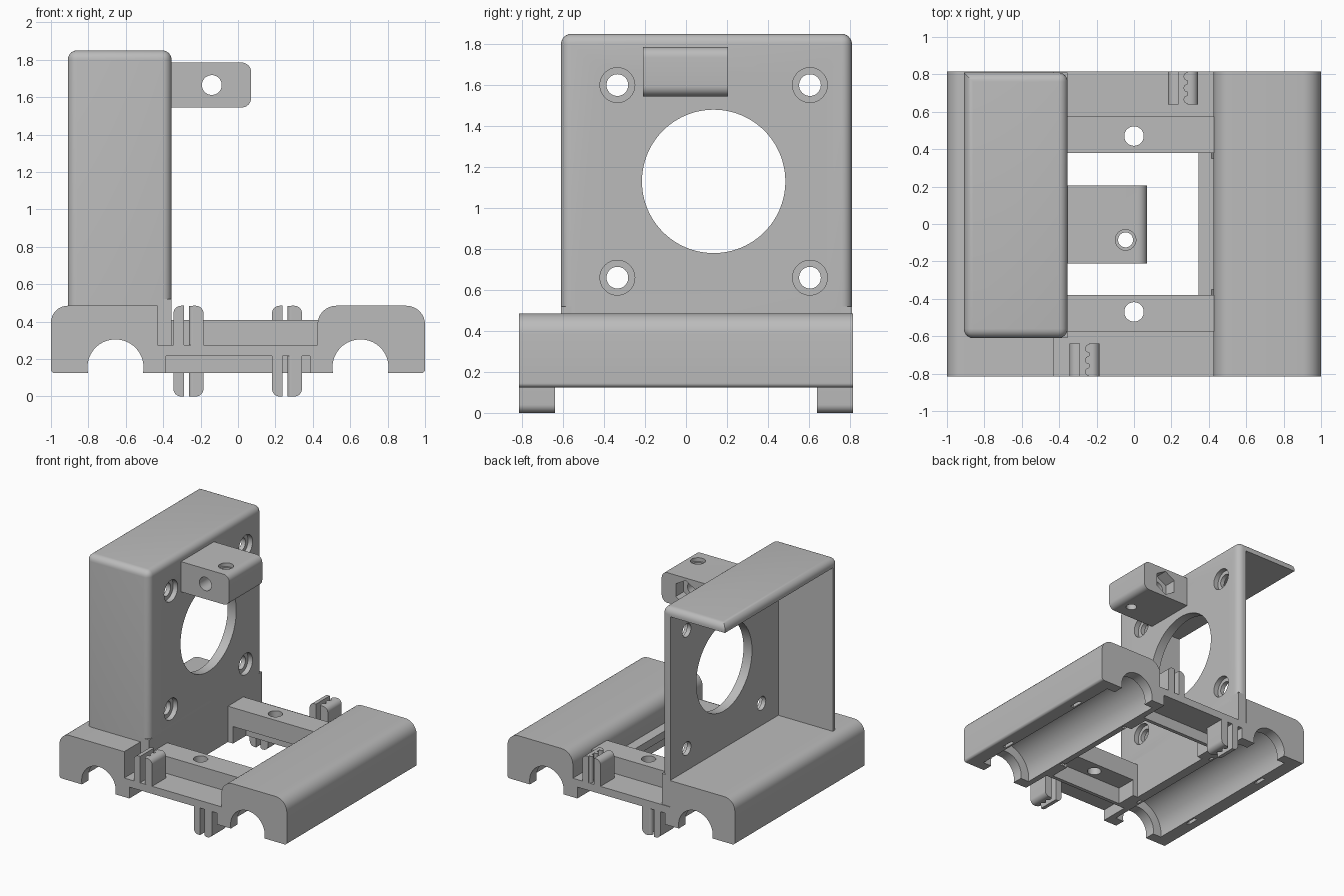
import bpy, bmesh, math
from mathutils import Vector, Matrix

if "Cube" in bpy.data.objects:
    bpy.data.objects.remove(bpy.data.objects["Cube"], do_unlink=True)

grey = bpy.data.materials.new("plastic_grey")
grey.use_nodes = True
COLOUR = (0.5, 0.5, 0.5, 1)
grey.diffuse_color = COLOUR
grey.node_tree.nodes["Principled BSDF"].inputs["Base Color"].default_value = COLOUR


def finish(name, bm):
    bmesh.ops.recalc_face_normals(bm, faces=bm.faces)
    mesh = bpy.data.meshes.new(name)
    bm.to_mesh(mesh)
    bm.free()
    mesh.materials.append(grey)
    ob = bpy.data.objects.new(name, mesh)
    bpy.context.collection.objects.link(ob)
    return ob


def box(name, x, y, z):
    bm = bmesh.new()
    bmesh.ops.create_cube(bm, size=1)
    for v in bm.verts:
        for i, (a, b) in enumerate((x, y, z)):
            v.co[i] = b if v.co[i] > 0 else a
    return finish(name, bm)


def rod(name, axis, centre, r, length, sides=48):
    bm = bmesh.new()
    bmesh.ops.create_cone(bm, cap_ends=True, segments=sides, radius1=r, radius2=r, depth=length)
    if axis != "Z":
        turn = Matrix.Rotation(math.pi / 2, 4, "Y" if axis == "X" else "X")
        bmesh.ops.transform(bm, matrix=turn, verts=bm.verts)
    bmesh.ops.translate(bm, vec=centre, verts=bm.verts)
    return finish(name, bm)


def prism(name, corners, y0, y1):
    """Extrude an x-z outline along y; a third value rounds that corner."""
    outline = []
    for i, c in enumerate(corners):
        p = Vector(c[:2])
        if len(c) == 2:
            outline.append(p)
            continue
        a = (Vector(corners[i - 1][:2]) - p).normalized() * c[2]
        b = (Vector(corners[(i + 1) % len(corners)][:2]) - p).normalized() * c[2]
        for k in range(9):
            t = k / 8 * math.pi / 2
            outline.append(p + a * (1 - math.sin(t)) + b * (1 - math.cos(t)))
    bm = bmesh.new()
    face = bm.faces.new([bm.verts.new((p.x, y0, p.y)) for p in outline])
    ext = bmesh.ops.extrude_face_region(bm, geom=[face])["geom"]
    bmesh.ops.translate(bm, vec=(0, y1 - y0, 0),
                        verts=[e for e in ext if isinstance(e, bmesh.types.BMVert)])
    return finish(name, bm)


def activate(ob):
    bpy.ops.object.select_all(action="DESELECT")
    ob.select_set(True)
    bpy.context.view_layer.objects.active = ob


def cut(ob, *cutters):
    for c in cutters:
        activate(ob)
        mod = ob.modifiers.new("cut", "BOOLEAN")
        mod.operation, mod.solver, mod.object = "DIFFERENCE", "EXACT", c
        bpy.ops.object.modifier_apply(modifier=mod.name)
        bpy.data.objects.remove(c, do_unlink=True)


# Carriage base: two rod housings joined by a thin web
W = 0.815
base = prism("carriage_base", [
    (-1, 0.125, 0.02), (-1, 0.485, 0.09), (-0.43, 0.485), (-0.43, 0.275),
    (0.425, 0.275), (0.425, 0.485, 0.1), (1, 0.485, 0.1), (1, 0.125, 0.02),
    (0.385, 0.125), (0.385, 0.215), (-0.385, 0.215), (-0.385, 0.125)], -W, W)
cut(base, box("window", (-0.355, 0.345), (-0.38, 0.38), (0, 0.4)))
for x in (-0.655, 0.655):
    cut(base,
        rod("rod_channel", "Y", (x, 0, 0.155), 0.15, 2, 64),
        rod("bearing_pocket", "Y", (x, 0, 0.155), 0.225, 1.46, 64))
    # Tie slots wrap around each bearing pocket
    for y in (-0.4, 0.4):
        ring = rod("tie_slot", "Y", (x, y, 0.155), 0.268, 0.1, 64)
        cut(ring, rod("tie_core", "Y", (x, y, 0.155), 0.24, 0.3, 64))
        cut(base, ring)

# Cross bars with a bolt hole and an undercut on the inner side
for side, label in ((-1, "front"), (1, "back")):
    def span(a, b):
        return sorted((side * a, side * b))
    bar = box(label + "_cross_bar", (-0.4, 0.43), span(0.38, 0.575), (0.125, 0.41))
    cut(bar,
        box("undercut", (-0.31, 0.345), span(0.3, 0.545), (0, 0.26)),
        rod("bolt_hole", "Z", (0, side * 0.47, 0.3), 0.052, 1))
    cut(base, box("undercut", (-0.31, 0.345), span(0.37, 0.545), (0, 0.26)),
        rod("bolt_hole", "Z", (0, side * 0.47, 0.3), 0.052, 1))

# Motor hood: plate, front wall and roof, open to the other two sides
bm = bmesh.new()
bmesh.ops.create_cube(bm, size=1)
for v in bm.verts:
    v.co = (-0.355 if v.co.x > 0 else -0.91, 0.81 if v.co.y > 0 else -0.61,
            1.85 if v.co.z > 0 else 0.46)
rounded = [e for e in bm.edges if max(v.co.z for v in e.verts) > 1
           and not all(v.co.x < -0.5 and v.co.y > 0 for v in e.verts)]
bmesh.ops.bevel(bm, geom=rounded, offset=0.05, segments=6, profile=0.5, affect="EDGES")
hood = finish("motor_hood", bm)
cut(hood, box("hood_space", (-1.3, -0.43), (-0.545, 1.2), (0.3, 1.785)),
    rod("motor_hole", "X", (-0.4, 0.135, 1.13), 0.35, 0.4, 96))
for y in (-0.335, 0.605):
    for z in (0.66, 1.6):
        cut(hood, rod("screw_hole", "X", (-0.4, y, z), 0.053, 0.4),
            rod("screw_recess", "X", (-0.295, y, z), 0.085, 0.2))
box("plate_foot", (-0.43, -0.355), (-0.61, 0.81), (0.25, 0.52))
box("plate_sill", (-0.43, -0.355), (-0.4, 0.4), (0.125, 0.3))

# Sensor lug with crossing holes and a hexagonal nut pocket
lug = prism("sensor_lug", [(-0.37, 1.545), (-0.37, 1.785), (0.07, 1.785, 0.05),
                           (0.07, 1.545, 0.05)], -0.21, 0.205)
cut(lug, rod("cross_hole", "Y", (-0.14, 0, 1.665), 0.053, 1),
    rod("nut_pocket", "Y", (-0.14, 0.205, 1.665), 0.1, 0.2, 6),
    rod("adjust_hole", "Z", (-0.045, -0.085, 1.665), 0.04, 1),
    rod("adjust_recess", "Z", (-0.045, -0.085, 1.785), 0.055, 0.06))


# Belt clips: a plain jaw and a toothed jaw
def belt_clip(name, x, y, z_root, z_tip):
    prism(name + "_plain_jaw", [(x, z_root), (x, z_tip, 0.04), (x + 0.055, z_tip),
                                (x + 0.055, z_root)], y, y + 0.175)
    prism(name + "_toothed_jaw", [(x + 0.105, z_root), (x + 0.105, z_tip), (x + 0.16, z_tip, 0.04),
                                  (x + 0.16, z_root)], y, y + 0.175)
    for k in range(3):
        rod(name + "_tooth", "Z", (x + 0.105, y + 0.025 + k * 0.062, (z_root + z_tip) / 2),
            0.022, abs(z_tip - z_root) - 0.002, 16)


for label, y, x_up, x_down in (("front", -W, -0.345, 0.182), ("back", W - 0.175, 0.182, -0.345)):
    belt_clip(label + "_upper_clip", x_up, y, 0.265, 0.485)
    belt_clip(label + "_lower_clip", x_down, y, 0.225, 0)

for ob in list(bpy.context.scene.objects):
    if ob.type == "MESH":
        activate(ob)
        bpy.ops.object.shade_smooth_by_angle(angle=math.radians(30))
